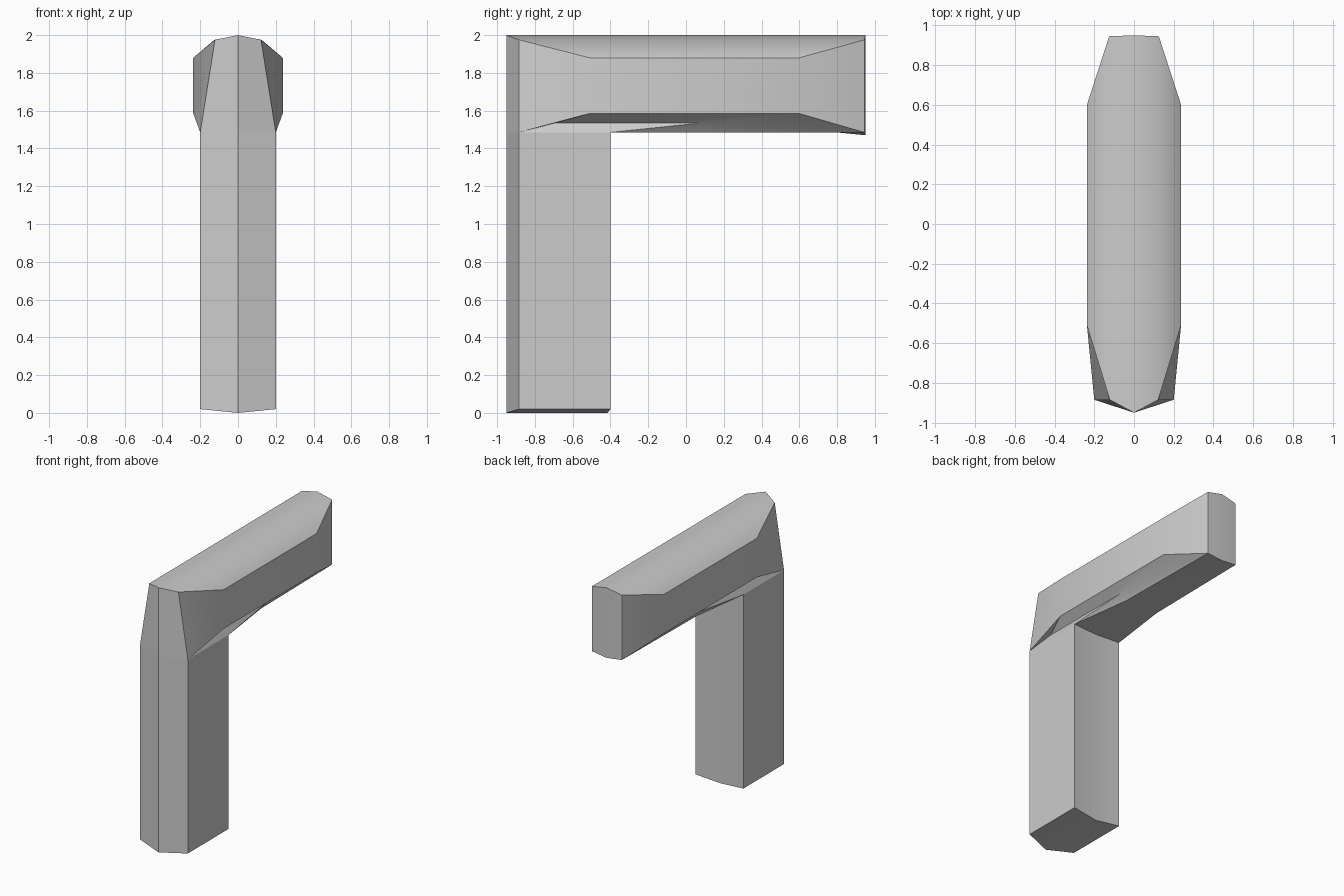
import bpy, bmesh

if "Cube" in bpy.data.objects:
    bpy.data.objects.remove(bpy.data.objects["Cube"])


def half_mesh(name, pts, faces):
    """Build the right half from named points and mirror it across x = 0."""
    bm = bmesh.new()
    v = {k: bm.verts.new(p) for k, p in pts.items()}
    for f in faces:
        bm.faces.new([v[k] for k in f.split()])
    # mirror and weld the centre line
    dup = bmesh.ops.duplicate(bm, geom=bm.verts[:] + bm.edges[:] + bm.faces[:])
    new = [g for g in dup["geom"] if isinstance(g, bmesh.types.BMVert)]
    for p in new:
        p.co.x = -p.co.x
    bmesh.ops.remove_doubles(bm, verts=bm.verts[:], dist=0.0005)
    bmesh.ops.recalc_face_normals(bm, faces=bm.faces[:])
    me = bpy.data.meshes.new(name)
    bm.to_mesh(me)
    bm.free()
    ob = bpy.data.objects.new(name, me)
    bpy.context.collection.objects.link(ob)
    bpy.ops.object.select_all(action='DESELECT')
    ob.select_set(True)
    bpy.context.view_layer.objects.active = ob
    bpy.ops.object.shade_smooth_by_angle(angle=0.52)
    return ob


Z = 1.485  # height where the post meets the arm

# Upright post with a ridged front and slightly pointed foot
section = [(0, -0.95, 0), (0.2, -0.885, 0.02), (0.2, -0.40, 0.02), (0, -0.415, 0)]
post = {}
for i, (x, y, z) in enumerate(section):
    post[f"b{i}"] = (x, y, z)
    post[f"t{i}"] = (x, y, Z)
half_mesh("post", post,
          [f"b{i} b{i+1} t{i+1} t{i}" for i in range(3)] + ["b3 b2 b1 b0", "t0 t1 t2 t3"])

# Horizontal arm with bulging side panels and a gusset over the post
arm = {
    # top plate
    "T0": (0, -0.95, 2), "T1": (0.122, -0.885, 1.975),
    "T2": (0.125, 0.945, 1.975), "T3": (0, 0.95, 2),
    # lower outline
    "F": (0, -0.95, Z), "P": (0.2, -0.885, Z), "P0": (0.2, -0.40, Z), "D": (0, -0.415, Z),
    "K": (0.136, 0.08, Z), "E": (0.125, 0.945, Z), "U": (0, 0.8, Z), "C": (0, 0.95, 1.47),
    # side panel
    "B1": (0.237, -0.51, 1.585), "B2": (0.237, 0.6, 1.585),
    "B3": (0.237, 0.6, 1.88), "B4": (0.237, -0.51, 1.88),
    # crease under the panel
    "Q1": (0.175, -0.69, 1.535), "Q2": (0.175, -0.30, 1.535), "Q3": (0.175, 0.08, 1.535),
}
half_mesh("arm", arm, [
    "F P T1 T0", "T0 T1 T2 T3", "T3 T2 E C",
    "B1 B2 B3 B4", "T1 B4 B3 T2", "B3 B2 E T2",
    "T1 P B1 B4", "P Q1 B1",
    "B1 Q1 Q2 Q3 B2", "B2 Q3 E", "Q3 K E",
    "P P0 Q2 Q1", "P0 Q3 Q2", "P0 K Q3",
    "D U K P0", "U E K", "U C E", "F D P0 P",
])
